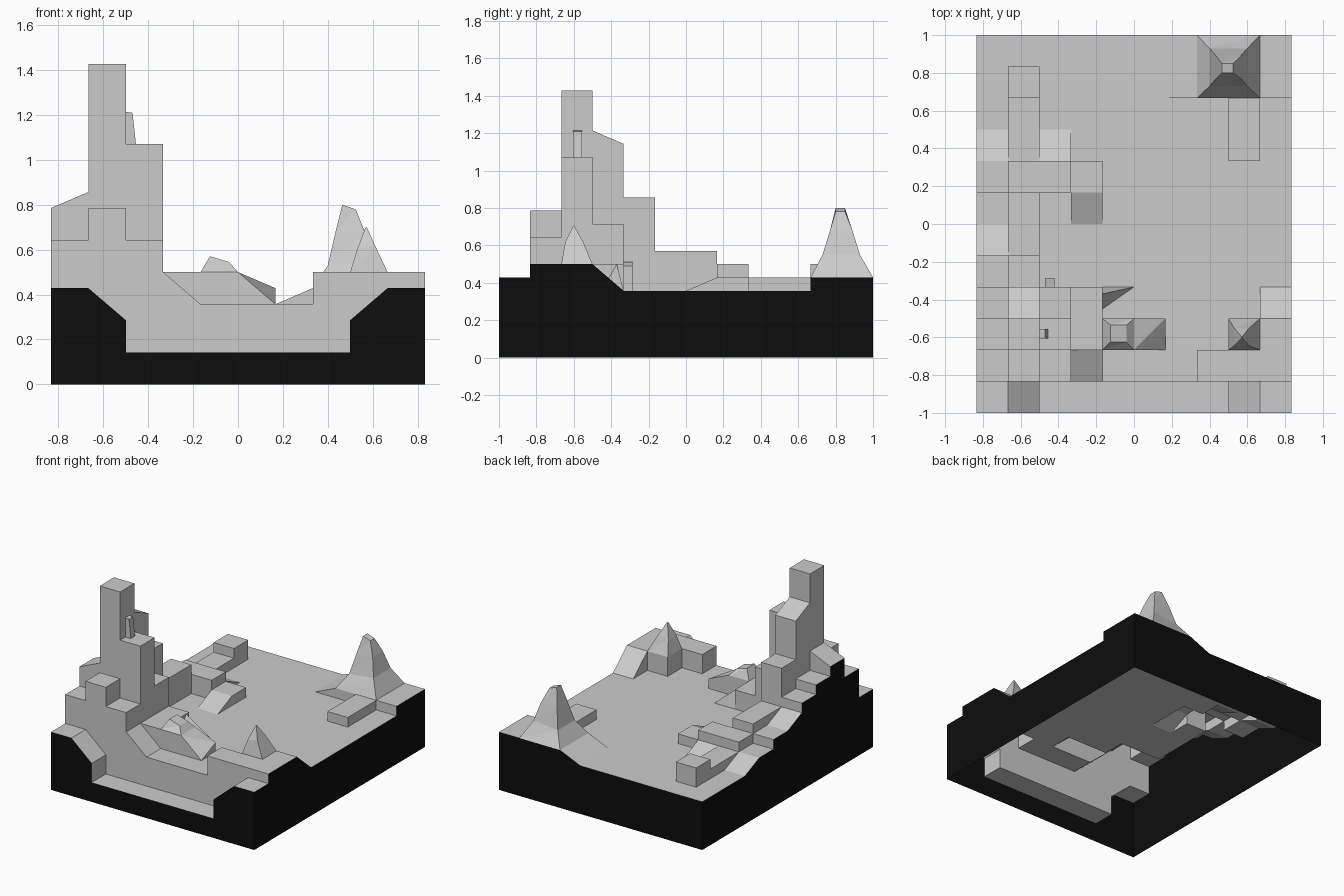
import bpy, bmesh

if "Cube" in bpy.data.objects:
    bpy.data.objects.remove(bpy.data.objects["Cube"])

T = 1 / 6      # tile size
H = 1 / 14     # height step
NX, NY = 10, 12
# each tile stores corner heights: SW, SE, NE, NW
tile = {(i, j): (5, 5, 5, 5) for i in range(NX) for j in range(NY)}


def fill(i0, i1, j0, j1, h):
    for i in range(i0, i1 + 1):
        for j in range(j0, j1 + 1):
            tile[i, j] = (h, h, h, h)


def ramp_x(i, j, a, b):
    tile[i, j] = (a, b, b, a)


def ramp_y(i, j, a, b):
    tile[i, j] = (a, a, b, b)


# front strip: low trench between two banks
fill(0, 9, 0, 0, 6)
fill(2, 7, 0, 0, 2)
ramp_x(1, 0, 6, 4)
ramp_x(8, 0, 4, 6)
# front right bank
fill(7, 9, 1, 1, 7)
fill(8, 9, 2, 2, 7)
ramp_y(9, 3, 7, 5)
# tower and its foot
fill(0, 2, 1, 1, 9)
fill(1, 1, 1, 1, 11)
ramp_x(3, 1, 7, 5)
ramp_x(0, 2, 11, 12)
fill(1, 1, 2, 2, 20)
fill(2, 2, 2, 2, 15)
fill(3, 4, 2, 2, 7)
tile[5, 2] = (7, 5, 6, 7)
fill(0, 0, 3, 3, 10)
ramp_y(1, 3, 17, 16)
fill(2, 2, 3, 3, 10)
fill(3, 3, 3, 3, 7)
# left stairs going back
fill(0, 0, 4, 4, 9)
fill(1, 1, 4, 4, 12)
ramp_y(0, 5, 8, 7)
fill(0, 0, 6, 6, 7)
fill(1, 1, 5, 6, 8)
ramp_y(3, 6, 5, 6)
fill(0, 3, 7, 7, 6)
fill(1, 2, 7, 7, 7)
ramp_y(0, 8, 6, 5)
ramp_y(2, 8, 6, 5)
fill(1, 1, 8, 9, 6)
fill(1, 1, 10, 10, 7)
# back right plateau and ledge
fill(7, 9, 10, 11, 6)
ramp_x(6, 10, 5, 6)
ramp_x(6, 11, 5, 6)
fill(8, 8, 8, 9, 6)
# tiles whose tops are replaced by rocks
rocky = {(4, 2), (8, 2), (7, 10), (8, 10), (7, 11), (8, 11)}


def P(i, j, h):
    return (i * T - NX * T / 2, j * T - 1, h * H)


def add(bm, pts):
    out = []
    for p in pts:
        if not any((abs(p[0] - q[0]) + abs(p[1] - q[1]) + abs(p[2] - q[2])) < 1e-6 for q in out):
            out.append(p)
    if len(out) > 2:
        bm.faces.new([bm.verts.new(p) for p in out])


def finish(bm, name, mat=None):
    bmesh.ops.remove_doubles(bm, verts=bm.verts, dist=1e-5)
    bmesh.ops.recalc_face_normals(bm, faces=bm.faces)
    me = bpy.data.meshes.new(name)
    bm.to_mesh(me)
    bm.free()
    ob = bpy.data.objects.new(name, me)
    bpy.context.collection.objects.link(ob)
    if mat:
        me.materials.append(mat)
    return ob


# terrain tops and cliffs, with the outer skirt kept apart
ground, skirt = bmesh.new(), bmesh.new()
for (i, j), (sw, se, ne, nw) in tile.items():
    a, b, c, d = P(i, j, sw), P(i + 1, j, se), P(i + 1, j + 1, ne), P(i, j + 1, nw)
    if (i, j) == (5, 2):
        add(ground, [a, b, c])
        add(ground, [a, c, d])
    elif (i, j) not in rocky:
        add(ground, [a, b, c, d])
    # cliff to the east
    if i < NX - 1:
        n = tile[i + 1, j]
        add(ground, [b, c, P(i + 1, j + 1, n[3]), P(i + 1, j, n[0])])
    else:
        add(skirt, [b, c, P(i + 1, j + 1, 0), P(i + 1, j, 0)])
    # cliff to the north
    if j < NY - 1:
        n = tile[i, j + 1]
        add(ground, [d, c, P(i + 1, j + 1, n[1]), P(i, j + 1, n[0])])
    else:
        add(skirt, [d, c, P(i + 1, j + 1, 0), P(i, j + 1, 0)])
    if i == 0:
        add(skirt, [a, d, P(0, j + 1, 0), P(0, j, 0)])
    if j == 0:
        add(skirt, [a, b, P(i + 1, 0, 0), P(i, 0, 0)])
finish(ground, "terrain")
black = bpy.data.materials.new("black")
black.diffuse_color = (0.004, 0.004, 0.004, 1)
black.use_nodes = True
black.node_tree.nodes["Principled BSDF"].inputs["Base Color"].default_value = black.diffuse_color
finish(skirt, "outer_skirt", black)


# rocks: stacked rectangular rings (x0, x1, y0, y1, z left, z right)
def rock(name, rings):
    bm = bmesh.new()
    loops = [[(x0, y0, za), (x1, y0, zb), (x1, y1, zb), (x0, y1, za)]
             for x0, x1, y0, y1, za, zb in rings]
    for lo, hi in zip(loops, loops[1:]):
        for k in range(4):
            m = (k + 1) % 4
            add(bm, [lo[k], lo[m], hi[m]])
            add(bm, [lo[k], hi[m], hi[k]])
    add(bm, loops[-1])
    finish(bm, name)


rock("tall_peak", [(2 * T, 4 * T, 4 * T, 1, 6 * H, 6 * H),
                   (.40, .60, .73, .93, .53, .55),
                   (.435, .565, .77, .89, .68, .68),
                   (.465, .525, .80, .85, .80, .78)])
rock("small_peak", [(3 * T, 4 * T, -4 * T, -3 * T, .5, .5),
                    (.53, .61, -.645, -.55, .60, .62),
                    (.568, .574, -.605, -.595, .70, .70)])
rock("low_boulder", [(-T, 0, -4 * T, -3 * T, .5, .5),
                     (-.125, -.04, -.625, -.535, .571, .545)])
rock("tower_spike", [(-.5, -.455, -.605, -.557, 15 * H, 15 * H),
                     (-.5, -.47, -.605, -.557, 1.214, 1.21)])
rock("ground_spike", [(-.47, -.42, -2 * T, -.285, 5 * H, 5 * H),
                      (-.47, -.42, -2 * T, -.285, .51, .49)])

# wedge of rubble leaning on the ledge
bm = bmesh.new()
top, s, n, e = (-T, -.37, .5), (-T, -.45, 5 * H), (-T, -2 * T, 5 * H), (0, -2 * T, 5 * H)
for f in ([s, e, top], [top, e, n]):
    add(bm, f)
finish(bm, "rubble_wedge")
